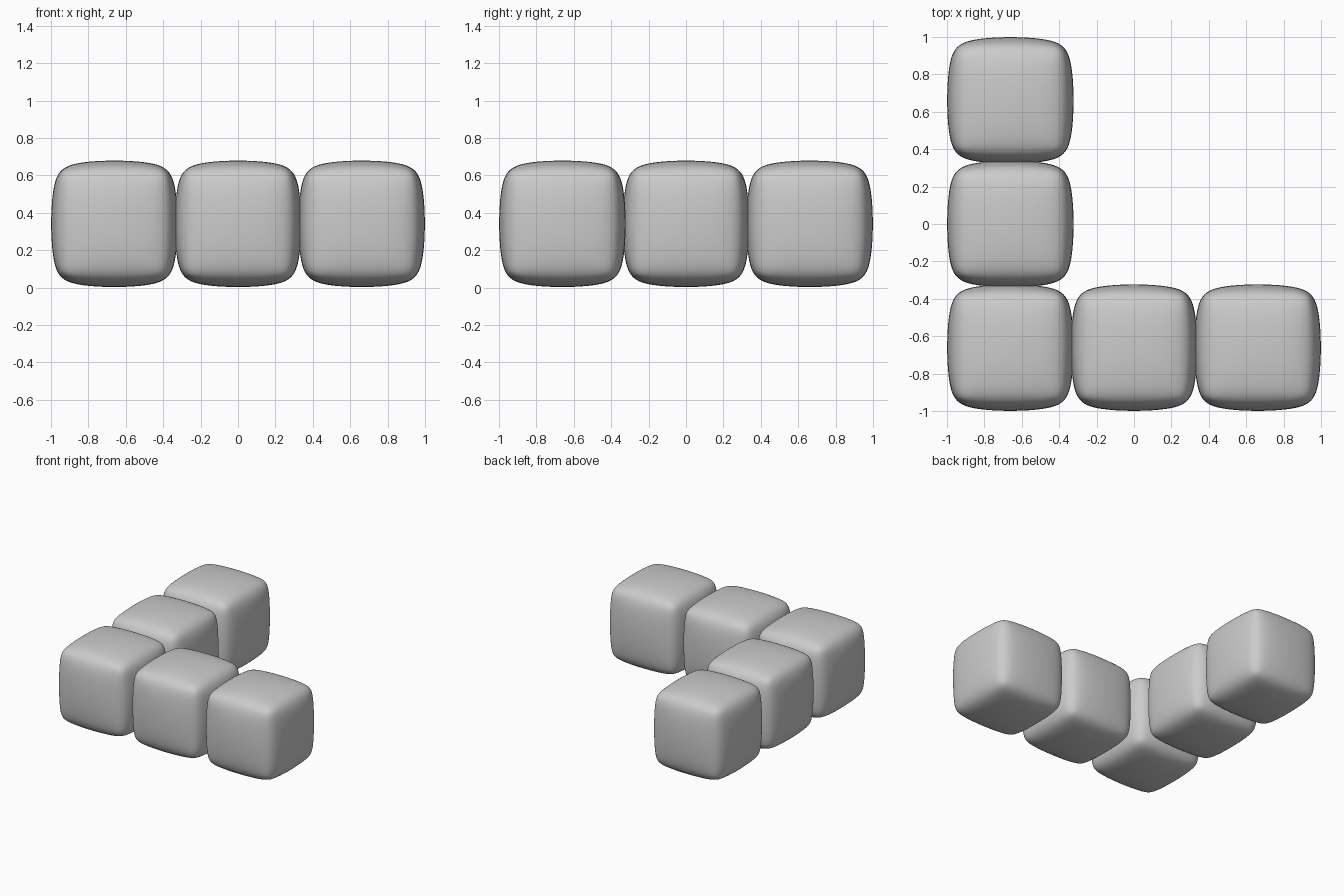
import bpy, bmesh

if "Cube" in bpy.data.objects:
    bpy.data.objects.remove(bpy.data.objects["Cube"])

PITCH = 0.661     # spacing between neighbouring blocks
HALF = 0.346      # half size of the control cage
ROUND = 0.10      # bevel width of the cage edges
CENTRE_Z = 0.341


def soft_block(name, col, row):
    """Bevelled cube cage smoothed by subdivision: slightly pillowed faces."""
    bm = bmesh.new()
    bmesh.ops.create_cube(bm, size=2 * HALF)
    bmesh.ops.bevel(bm, geom=bm.edges[:], offset=ROUND, segments=1,
                    profile=0.5, affect='EDGES')
    for f in bm.faces:
        f.smooth = True
    mesh = bpy.data.meshes.new(name)
    bm.to_mesh(mesh)
    bm.free()
    ob = bpy.data.objects.new(name, mesh)
    ob.location = (col * PITCH, row * PITCH, CENTRE_Z)
    bpy.context.collection.objects.link(ob)
    sub = ob.modifiers.new("Smooth", 'SUBSURF')
    sub.levels = sub.render_levels = 4
    return ob


# L-shaped layout: corner block, two along x, two along y
soft_block("corner_block", -1, -1)
for i in (0, 1):
    soft_block(f"front_arm_block_{i + 1}", i, -1)
    soft_block(f"side_arm_block_{i + 1}", -1, i)
